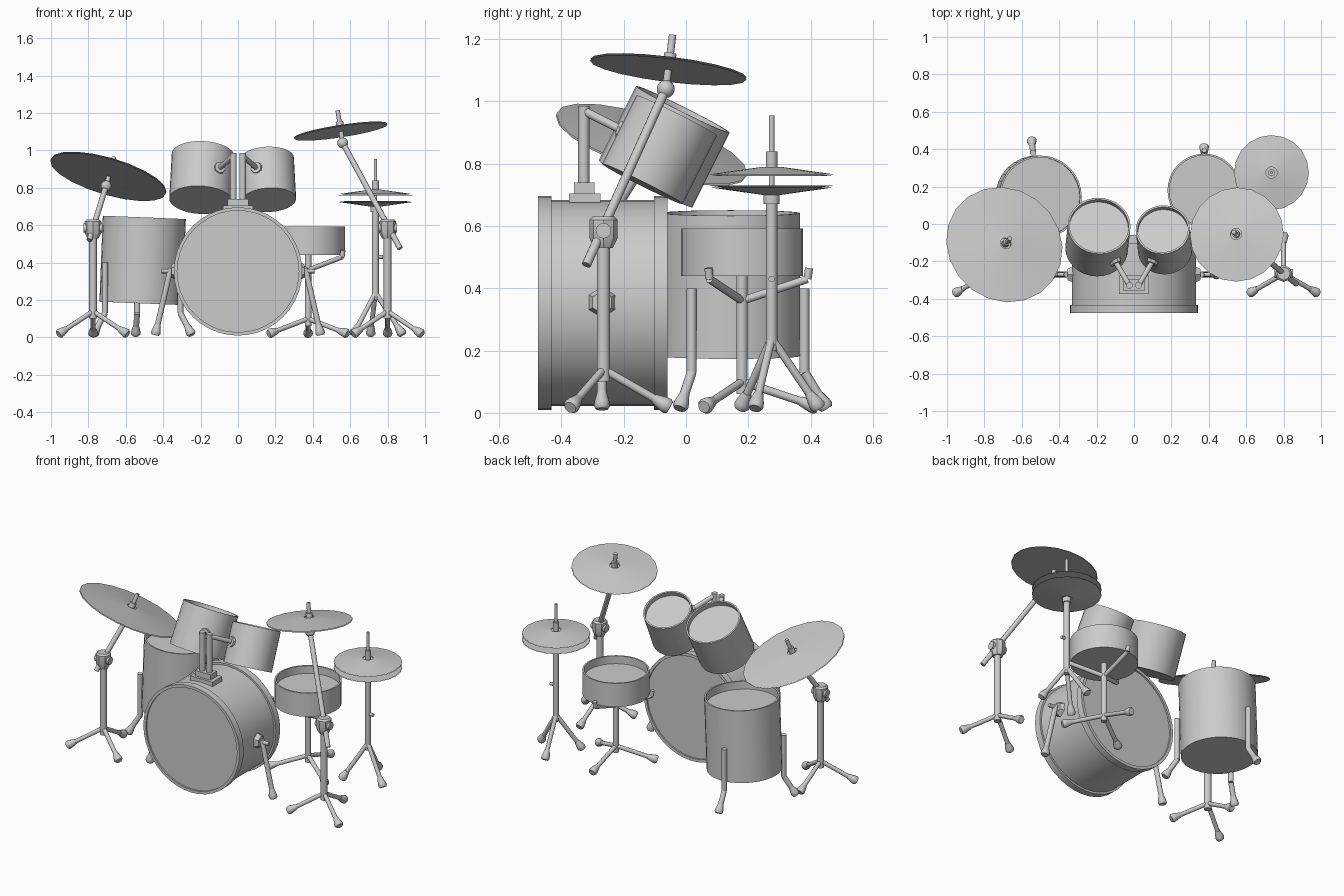
import bpy, bmesh, math
from mathutils import Vector

cube = bpy.data.objects.get("Cube")
if cube:
    bpy.data.objects.remove(cube)

grey = bpy.data.materials.new("light grey")
grey.use_nodes = True
grey.diffuse_color = (0.6, 0.6, 0.6, 1)
grey.node_tree.nodes["Principled BSDF"].inputs["Base Color"].default_value = (0.6, 0.6, 0.6, 1)


def finish(bm, name):
    bmesh.ops.recalc_face_normals(bm, faces=bm.faces[:])
    mesh = bpy.data.meshes.new(name)
    bm.to_mesh(mesh)
    bm.free()
    obj = bpy.data.objects.new(name, mesh)
    bpy.context.collection.objects.link(obj)
    mesh.materials.append(grey)
    bpy.ops.object.select_all(action='DESELECT')
    obj.select_set(True)
    bpy.context.view_layer.objects.active = obj
    bpy.ops.object.shade_smooth_by_angle(angle=math.radians(40))
    return obj


def lathe(name, profile, origin=(0, 0, 0), axis=(0, 0, 1), sides=32):
    """Closed solid turned from (radius, height) points; ends are capped."""
    bm = bmesh.new()
    turn = Vector((0, 0, 1)).rotation_difference(Vector(axis))
    rings = []
    for r, h in profile:
        angles = [2 * math.pi * i / sides for i in range(sides)]
        rings.append([bm.verts.new(turn @ Vector((r * math.cos(a), r * math.sin(a), h))
                                   + Vector(origin)) for a in angles])
    for low, high in zip(rings, rings[1:]):
        for i in range(sides):
            j = (i + 1) % sides
            bm.faces.new((low[i], low[j], high[j], high[i]))
    bm.faces.new(rings[0])
    bm.faces.new(rings[-1])
    return finish(bm, name)


def rod(name, a, b, r, r_end=None, sides=12):
    a, b = Vector(a), Vector(b)
    return lathe(name, [(r, 0), (r_end or r, (b - a).length)], a, b - a, sides)


def bent_tube(name, points, r):
    for i, (a, b) in enumerate(zip(points, points[1:])):
        rod(f"{name}_{i + 1}", a, b, r)


def box(name, centre, size):
    bm = bmesh.new()
    bmesh.ops.create_cube(bm, size=1)
    bmesh.ops.scale(bm, vec=size, verts=bm.verts)
    bmesh.ops.translate(bm, vec=centre, verts=bm.verts)
    return finish(bm, name)


def ball(name, centre, r):
    bm = bmesh.new()
    bmesh.ops.create_uvsphere(bm, u_segments=12, v_segments=8, radius=r)
    bmesh.ops.translate(bm, vec=centre, verts=bm.verts)
    return finish(bm, name)


def rubber_foot(name, start, end):
    """Flared tip over the last stretch of a leg."""
    start, end = Vector(start), Vector(end)
    d = (end - start).normalized()
    lathe(name, [(0.015, -0.05), (0.024, -0.015), (0.026, 0.0), (0.02, 0.01)], end, d, 12)


def polar(centre, r, degrees, z):
    a = math.radians(degrees)
    return Vector((centre[0] + r * math.cos(a), centre[1] + r * math.sin(a), z))


def tripod(name, centre, r, first_angle, hub_z):
    for i in range(3):
        top = Vector((*centre, hub_z))
        end = polar(centre, r, first_angle + 120 * i, 0.022)
        rod(f"{name}_leg_{i + 1}", top, end, 0.013)
        rubber_foot(f"{name}_foot_{i + 1}", top, end)


def open_drum(name, centre, axis, r, height, depth):
    """Shell with its head set down inside the rim."""
    h, wall = height / 2, 0.01
    lathe(name, [(r, -h), (r, h), (r - wall, h), (r - wall, h - depth)], centre, axis)


def cymbal(name, centre, normal, r, rise=0.03):
    t = 0.006 if rise > 0 else -0.006
    n = Vector(normal).normalized()
    lathe(name, [(r, -rise / 2), (0.03, rise / 2 - t), (0.03, rise / 2), (r, t - rise / 2)][::1],
          centre, n, 20)


# Bass drum with hoops and set-in heads
lathe("bass_drum", [(0.325, 0.01), (0.325, 0), (0.343, 0), (0.343, 0.043), (0.331, 0.043),
                    (0.331, 0.372), (0.343, 0.372), (0.343, 0.415), (0.325, 0.415), (0.325, 0.405)],
      (0, -0.475, 0.353), (0, 1, 0), 40)
for side, tag in ((1, "left"), (-1, "right")):
    lathe(f"{tag}_spur_plate", [(0.05, 0), (0.035, 0.03)], (side * 0.325, -0.27, 0.355), (side, 0, 0), 6)
    rod(f"{tag}_spur_peg", (side * 0.33, -0.27, 0.355), (side * 0.41, -0.27, 0.355), 0.012)
    top, end = (side * 0.36, -0.27, 0.37), (side * 0.44, -0.27, 0.022)
    rod(f"{tag}_spur", top, end, 0.015)
    rubber_foot(f"{tag}_spur_foot", top, end)

# Tom mount on the bass drum
box("mount_base", (0, -0.325, 0.69), (0.16, 0.1, 0.03))
box("mount_block", (0, -0.327, 0.72), (0.11, 0.065, 0.04))

# Toms, each with post, arm and bracket
for side, tag, cx, cy, cz, r, height in ((-1, "large", -0.193, -0.07, 0.855, 0.168, 0.268),
                                         (1, "small", 0.16, -0.085, 0.845, 0.145, 0.246)):
    axis = Vector((-side * 0.05, 0.447, 0.894)).normalized()
    open_drum(f"{tag}_tom", (cx, cy, cz), axis, r, height, 0.03)
    head, end = (side * 0.025, -0.328, 0.97), (side * 0.1, -0.2, 0.905)
    rod(f"{tag}_tom_post", (side * 0.025, -0.328, 0.73), (side * 0.025, -0.328, 0.985), 0.018)
    rod(f"{tag}_tom_arm", head, end, 0.014)
    lathe(f"{tag}_tom_bracket", [(0.035, -0.02), (0.03, 0.015)], end, (-side * 0.35, -0.9, 0.3), 8)

# Floor tom on three bent legs
FLOOR = (-0.51, 0.144)
open_drum("floor_tom", (*FLOOR, 0.412), (0.04, 0, 1), 0.222, 0.46, 0.05)
for i, angle in enumerate((97, 212, 328)):
    path = [polar(FLOOR, r, angle, z) for r, z in ((0.238, 0.4), (0.238, 0.13), (0.305, 0.022))]
    bent_tube(f"floor_tom_leg_{i + 1}", path, 0.016)
    rubber_foot(f"floor_tom_foot_{i + 1}", path[1], path[2])

# Snare drum on its basket stand
SNARE = (0.375, 0.18)
open_drum("snare_drum", (*SNARE, 0.516), (0, 0, 1), 0.196, 0.152, 0.05)
rod("snare_pole", (*SNARE, 0.06), (*SNARE, 0.44), 0.018)
tripod("snare_stand", SNARE, 0.235, 90, 0.1)
for i in range(3):
    angle = 90 + 120 * i
    bent_tube(f"snare_arm_{i + 1}", [polar(SNARE, r, angle, z) for r, z in
                                     ((0, 0.36), (0.21, 0.43), (0.215, 0.465))], 0.013)

# Hi-hat: two facing cymbals on a pole
HAT = (0.735, 0.275)
cymbal("hi_hat_top", (*HAT, 0.775), (0, 0, 1), 0.2)
cymbal("hi_hat_bottom", (*HAT, 0.715), (0, 0, 1), 0.2, -0.03)
rod("hi_hat_pole", (*HAT, 0.2), (*HAT, 0.69), 0.018)
rod("hi_hat_collar", (*HAT, 0.67), (*HAT, 0.7), 0.026)
rod("hi_hat_rod", (*HAT, 0.69), (*HAT, 0.955), 0.009)
rod("hi_hat_clutch", (*HAT, 0.78), (*HAT, 0.84), 0.018)
rod("hi_hat_knob", (*HAT, 0.43), (HAT[0] + 0.04, HAT[1], 0.43), 0.01)
tripod("hi_hat", HAT, 0.15, -20, 0.24)

# Two cymbal stands with clamps, boom arms and tilted cymbals
for tag, foot, low, joint, centre, normal, r in (
        ("left", (0.8, -0.265), (0.867, -0.32, 0.475), (0.56, -0.065, 1.04),
         (0.548, -0.055, 1.115), (-0.15, 0.12, 0.98), 0.253),
        ("right", (-0.775, -0.265), (-0.795, -0.31, 0.52), (-0.705, -0.13, 0.81),
         (-0.69, -0.107, 0.872), (0.27, 0.3, 0.917), 0.322)):
    n = Vector(normal).normalized()
    rod(f"{tag}_stand_pole", (*foot, 0.1), (*foot, 0.6), 0.021)
    tripod(f"{tag}_stand", foot, 0.205, 90, 0.14)
    lathe(f"{tag}_clamp", [(0.03, 0), (0.045, 0.03), (0.045, 0.09), (0.035, 0.1)], (*foot, 0.53), sides=8)
    rod(f"{tag}_clamp_screw", (foot[0] - 0.05, foot[1], 0.585), (foot[0] + 0.05, foot[1], 0.585), 0.025)
    rod(f"{tag}_boom", low, joint, 0.015)
    ball(f"{tag}_boom_joint", joint, 0.029)
    cymbal(f"{tag}_cymbal", centre, normal, r)
    top = Vector(centre) + n * 0.1
    rod(f"{tag}_cymbal_rod", joint, top, 0.012)
    rod(f"{tag}_cymbal_nut", Vector(centre) + n * 0.005, Vector(centre) + n * 0.04, 0.02)
